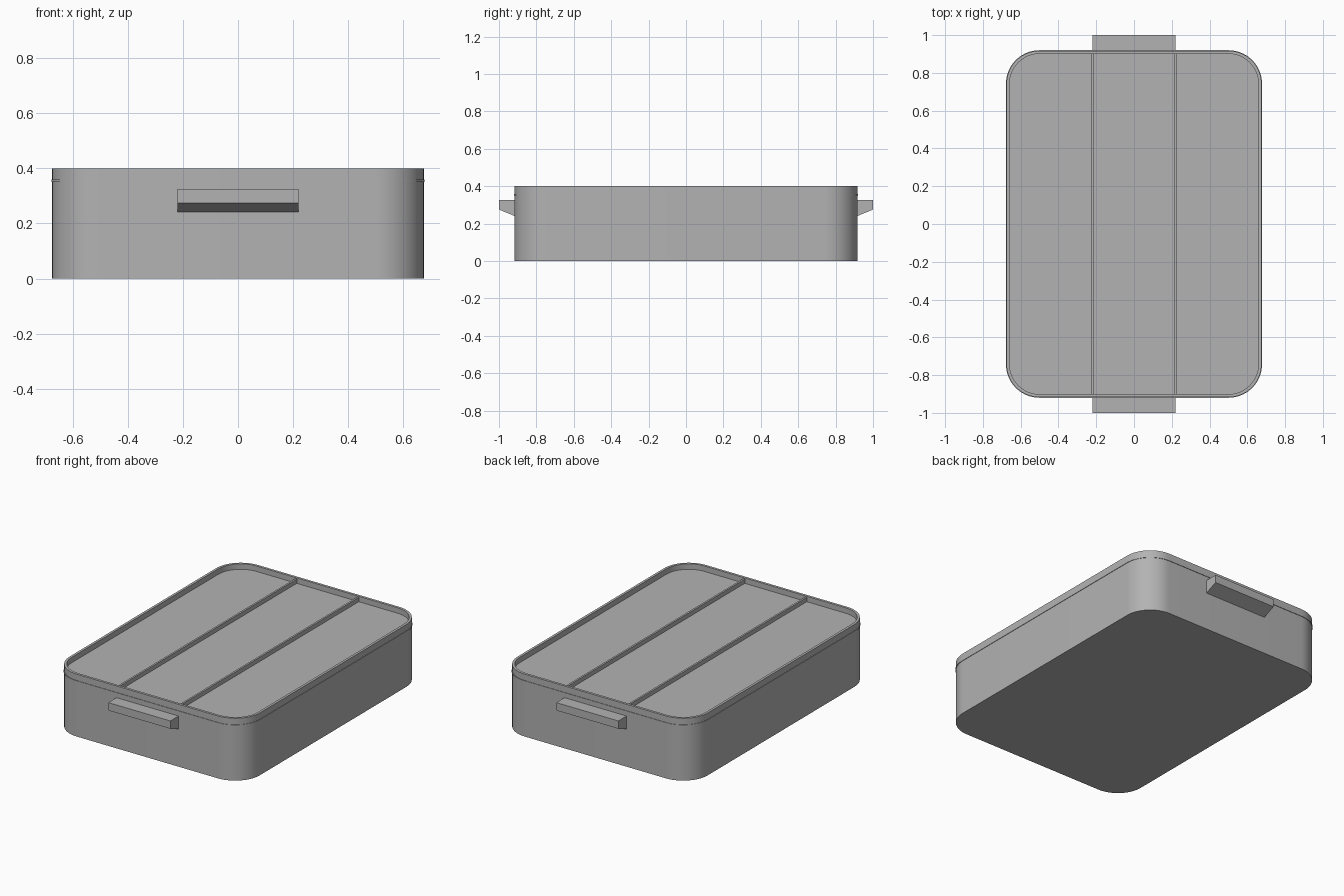
import bpy, bmesh, math

cube = bpy.data.objects.get("Cube")
if cube:
    bpy.data.objects.remove(cube, do_unlink=True)

HALF_X, HALF_Y, RADIUS = 0.675, 0.917, 0.175
STEPS = 16

grey = bpy.data.materials.new("plain grey")
grey.use_nodes = True
colour = (0.45, 0.45, 0.45, 1)
grey.diffuse_color = colour
grey.node_tree.nodes["Principled BSDF"].inputs["Base Color"].default_value = colour


def finish(bm, name, smooth=False):
    bmesh.ops.recalc_face_normals(bm, faces=bm.faces)
    mesh = bpy.data.meshes.new(name)
    bm.to_mesh(mesh)
    bm.free()
    mesh.materials.append(grey)
    obj = bpy.data.objects.new(name, mesh)
    bpy.context.collection.objects.link(obj)
    if smooth:
        bpy.ops.object.select_all(action='DESELECT')
        obj.select_set(True)
        bpy.context.view_layer.objects.active = obj
        bpy.ops.object.shade_smooth_by_angle(angle=math.radians(30))
    return obj


def rounded_ring(bm, inset, z):
    """Rounded rectangle outline, pulled in by inset."""
    r = RADIUS - inset
    verts = []
    for quarter, (sx, sy) in enumerate(((1, 1), (-1, 1), (-1, -1), (1, -1))):
        for i in range(STEPS + 1):
            a = math.pi / 2 * (quarter + i / STEPS)
            verts.append(bm.verts.new((sx * (HALF_X - RADIUS) + r * math.cos(a),
                                       sy * (HALF_Y - RADIUS) + r * math.sin(a), z)))
    return verts


def loft(name, profile):
    """Stack rounded rings given as (inset, height) and cap both ends."""
    bm = bmesh.new()
    rings = [rounded_ring(bm, *p) for p in profile]
    for low, high in zip(rings, rings[1:]):
        for i in range(len(low)):
            j = (i + 1) % len(low)
            bm.faces.new((low[i], low[j], high[j], high[i]))
    bm.faces.new(rings[0])
    bm.faces.new(rings[-1])
    return finish(bm, name, True)


def extrude_profile(name, points, half_width):
    """Prism along x from a (y, z) outline."""
    bm = bmesh.new()
    face = bm.faces.new([bm.verts.new((-half_width, y, z)) for y, z in points])
    new = bmesh.ops.extrude_face_region(bm, geom=[face])["geom"]
    bmesh.ops.translate(bm, vec=(2 * half_width, 0, 0),
                        verts=[v for v in new if isinstance(v, bmesh.types.BMVert)])
    return finish(bm, name)


# Container body
loft("container_body", [(0, 0), (0, 0.351)])

# Lid: thin flange, raised rim and recessed panel
loft("lid", [(-0.003, 0.351), (-0.003, 0.359), (0, 0.359),
             (0, 0.4), (0.016, 0.4), (0.016, 0.365)])

# Two ribs across the recessed panel
for side, x in (("left", 0.22), ("right", -0.22)):
    rib = extrude_profile(side + "_lid_rib",
                          [(-0.905, 0.36), (0.905, 0.36), (0.905, 0.392), (-0.905, 0.392)], 0.006)
    rib.location.x = x

# Wedge-shaped end handles
for end, s in (("front", -1), ("back", 1)):
    extrude_profile(end + "_handle",
                    [(s * 0.91, 0.238), (s, 0.275), (s, 0.325), (s * 0.91, 0.325)], 0.22)
